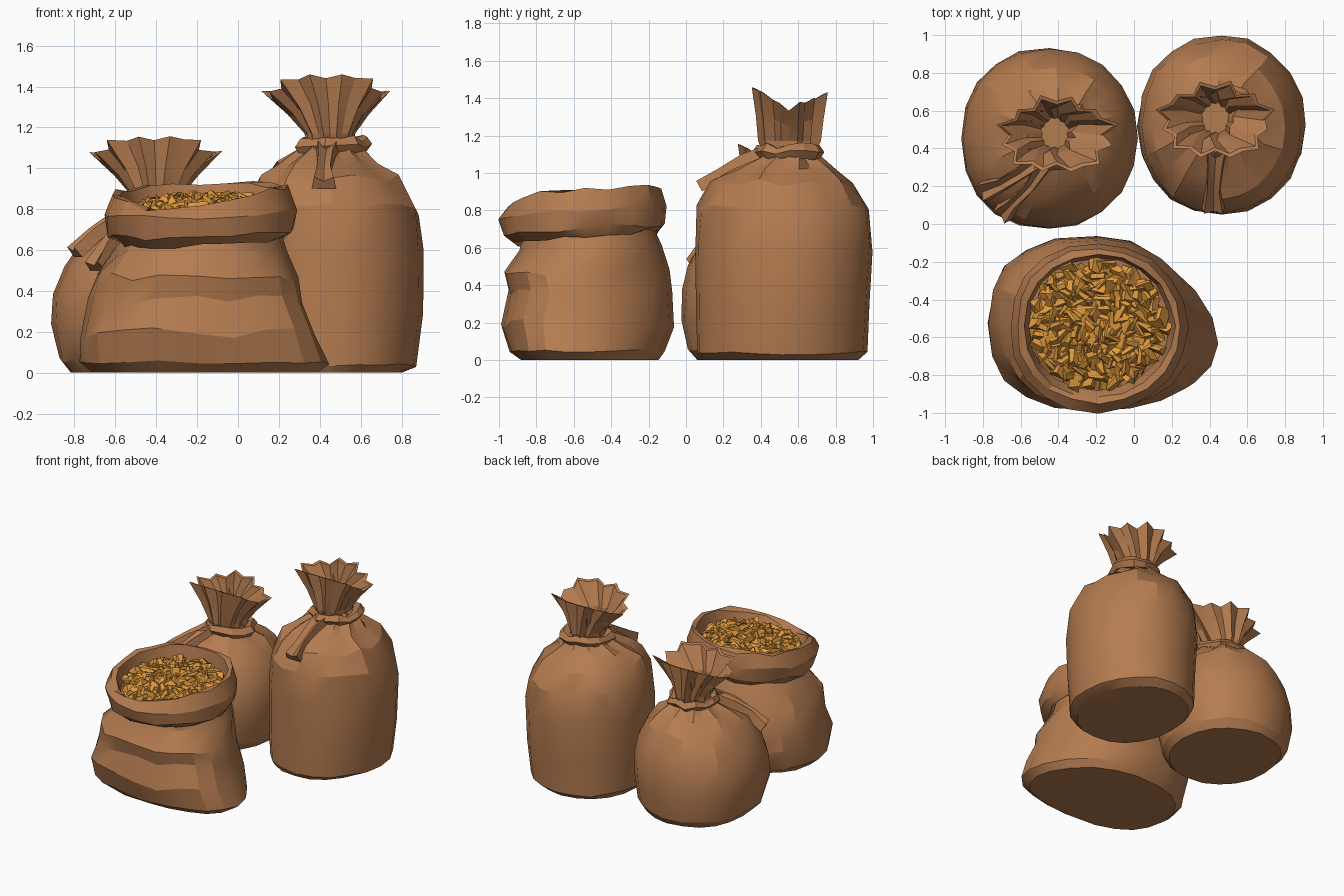
import bpy, bmesh, math, random
from mathutils import Vector, Matrix, Euler

if "Cube" in bpy.data.objects:
    bpy.data.objects.remove(bpy.data.objects["Cube"])

random.seed(11)


def material(name, rgb):
    m = bpy.data.materials.new(name)
    m.diffuse_color = (*rgb, 1)
    m.use_nodes = True
    m.node_tree.nodes["Principled BSDF"].inputs["Base Color"].default_value = m.diffuse_color
    return m


BURLAP = material("burlap_brown", (0.455, 0.2, 0.08))
GOLD = material("gold", (0.74, 0.32, 0.045))


def finish(bm, name, mat, angle=24):
    bmesh.ops.recalc_face_normals(bm, faces=bm.faces)
    me = bpy.data.meshes.new(name)
    bm.to_mesh(me)
    bm.free()
    me.materials.append(mat)
    ob = bpy.data.objects.new(name, me)
    bpy.context.collection.objects.link(ob)
    bpy.context.view_layer.objects.active = ob
    ob.select_set(True)
    if angle:
        bpy.ops.object.shade_smooth_by_angle(angle=math.radians(angle))
    ob.select_set(False)
    return ob


def loft(name, rings, mat=BURLAP, angle=24):
    """Skin a list of point rings and cap both ends."""
    bm = bmesh.new()
    loops = [[bm.verts.new(p) for p in r] for r in rings]
    n = len(loops[0])
    for a, b in zip(loops, loops[1:]):
        for i in range(n):
            j = (i + 1) % n
            bm.faces.new((a[i], a[j], b[j], b[i]))
    bm.faces.new(loops[0])
    bm.faces.new(loops[-1])
    return finish(bm, name, mat, angle)


def ring(z, x0, x1, y0, y1, n=20, pleat=0.0, jit=0.012, sag=0.012, skew=0.0, square=1.0,
         tilt=(0, 0), dip=0.0):
    """Uneven cloth ring filling the given x and y ranges."""
    cx, cy, rx, ry = (x0 + x1) / 2, (y0 + y1) / 2, (x1 - x0) / 2, (y1 - y0) / 2
    pts = []
    for i in range(n):
        a = 2 * math.pi * i / n
        k = 1 + random.uniform(-jit, jit) + (pleat if i % 2 else -pleat)
        c, s = math.cos(a), math.sin(a)
        e = square if c < 0 else 1          # squarer left half
        u = math.copysign(abs(c) ** e, c)
        v = math.copysign(abs(s) ** e, s)
        dz = random.uniform(-sag, sag) if z > 0.01 else 0
        front = max(0, math.cos(a - math.radians(252))) ** 6
        pts.append((cx + rx * k * u, cy + ry * k * v - skew * rx * max(0, c) ** 2,
                    z + dz + tilt[0] * c + tilt[1] * s - dip * front))
    return pts


def ruffle(name, cx, cy, z, shift):
    """Flared mouth above the tie, gathered into pleats around an off-centre pocket."""
    n = 24
    folds = [.07 * math.cos(5 * (2 * math.pi * i / n - .3)) + (.09 if i % 2 else -.09)
             + random.uniform(-.05, .05) for i in range(n)]
    rings = []
    # height, x radius, y radius, fold strength, x drift, pocket offset
    for h, rx, ry, p, d, o in ((-.04, .11, .13, .4, 0, 0), (.04, .115, .16, .8, 0, 0),
                               (.12, .18, .17, 1, .4, 0), (.21, .285, .19, 1, 1, 0),
                               (.205, .265, .17, 1, 1, 0), (.11, .13, .12, 1, .4, -.04),
                               (.04, .07, .08, .6, 0, -.02)):
        pts = []
        for i in range(n):
            a = 2 * math.pi * i / n
            s = math.sin(a)
            k = 1 + folds[i] * p
            lift = (.115 if s < 0 else .08) * abs(s) ** .9 * h / .21 if h > .1 else 0
            lift += folds[i] * .1 if h > .2 else 0
            pts.append((cx + shift * d + o + rx * k * math.cos(a),
                        cy - o * .5 + ry * k * s, z + h + lift))
        rings.append(pts)
    loft(name, rings, angle=15)


def cord(name, cx, cy, z, R, r):
    """Lumpy cloth band around the neck."""
    n, m = 14, 5
    bm = bmesh.new()
    grid = []
    for i in range(n):
        a = 2 * math.pi * i / n
        k = random.uniform(.8, 1.25)
        dr = random.uniform(-.015, .015)
        dz = random.uniform(-.015, .015)
        grid.append([bm.verts.new((
            cx + (R + dr + r * k * math.cos(b)) * math.cos(a),
            cy + (R + dr + r * k * math.cos(b)) * math.sin(a),
            z + dz + r * k * math.sin(b)))
            for b in (2 * math.pi * j / m for j in range(m))])
    for i in range(n):
        p, q = grid[i], grid[(i + 1) % n]
        for j in range(m):
            bm.faces.new((p[j], p[(j + 1) % m], q[(j + 1) % m], q[j]))
    finish(bm, name, BURLAP, 20)


def tail(name, path, widths, thick=0.032):
    """Creased tie end that follows a path and widens."""
    pts = [Vector(p) for p in path]
    rings = []
    for i, p in enumerate(pts):
        t = (pts[min(i + 1, len(pts) - 1)] - pts[max(i - 1, 0)]).normalized()
        side = t.cross(Vector((0, 0, 1))).normalized()
        up = side.cross(t)
        w = widths[i] / 2
        rings.append([p + side * w - up * thick, p + side * w * .8 + up * thick,
                      p + up * thick * .2, p - side * w * .8 + up * thick,
                      p - side * w - up * thick])
    loft(name, rings, angle=15)


# Tall tied sack
tall = [(0, .07, .80, .08, .92), (.04, .04, .875, .055, .97), (.3, .02, .91, .05, .98),
        (.6, .02, .91, .045, 1.0), (.8, .04, .885, .06, .975), (.94, .10, .80, .13, .89)]
loft("tall_sack_body", [ring(*r, square=.94, sag=.012 if r[0] < .1 else .035) for r in tall]
     + [ring(1.025, .19, .68, .24, .79, pleat=.06), ring(1.09, .31, .60, .39, .71, pleat=.13),
        ring(1.14, .35, .56, .44, .66, pleat=.1)])
cord("tall_sack_tie", .47, .555, 1.11, .155, .037)
ruffle("tall_sack_ruffle", .45, .55, 1.13, -.02)
tail("tall_sack_tie_end", [(.44, .42, 1.11), (.43, .31, 1.07), (.42, .18, .99), (.42, .07, .93)],
     [.12, .09, .08, .12])

# Short tied sack
short = [(0, -.82, -.06, .06, .87), (.06, -.87, -.015, .01, .91), (.22, -.91, .015, -.03, .93),
         (.38, -.90, .02, -.025, .93), (.52, -.85, -.005, .01, .90), (.65, -.76, -.07, .09, .83)]
loft("short_sack_body", [ring(*r, square=.9, sag=.012 if r[0] < .1 else .025) for r in short]
     + [ring(.74, -.65, -.16, .20, .74, pleat=.06), ring(.80, -.54, -.26, .32, .62, pleat=.13),
        ring(.85, -.50, -.30, .37, .57, pleat=.1)])
cord("short_sack_tie", -.40, .47, .815, .155, .037)
ruffle("short_sack_ruffle", -.40, .47, .83, -.01)
tail("short_sack_tie_end_left", [(-.48, .36, .82), (-.60, .27, .75), (-.70, .21, .68), (-.80, .17, .59)],
     [.10, .07, .07, .11])
tail("short_sack_tie_end_front", [(-.46, .34, .82), (-.55, .20, .73), (-.64, .11, .62), (-.70, .05, .52)],
     [.09, .06, .06, .11])

# Open sack: body, folded cuff and inner wall in one skin
low = [(0, -.71, .39, -.88, -.15), (.05, -.77, .44, -.94, -.11), (.2, -.775, .38, -.99, -.06),
       (.35, -.73, .32, -.95, -.07), (.48, -.69, .295, -.975, -.085)]
cuff = [(.60, -.60, .24, -.89, -.13), (.70, -.54, .21, -.86, -.17), (.65, -.57, .225, -.92, -.14),
        (.69, -.63, .275, -.975, -.11), (.79, -.66, .285, -1.0, -.10), (.895, -.62, .25, -.95, -.13),
        (.89, -.585, .215, -.915, -.165), (.77, -.56, .185, -.88, -.18)]
loft("open_sack", [ring(*r, skew=.18, square=.82, sag=.01 if r[0] < .1 else .03) for r in low]
     + [ring(*r, square=.92, jit=.016, sag=.016, tilt=(.015, .03) if i > 1 else (0, 0),
             dip=.075 if i in (5, 6) else 0) for i, r in enumerate(cuff)])

# Gold heap: a low mound with scattered wedge-shaped nuggets
loft("gold_mound", [ring(.75, -.56, .185, -.88, -.18), ring(.79, -.50, .13, -.82, -.24),
                    ring(.82, -.30, -.05, -.65, -.40)], GOLD, 0)
bm = bmesh.new()
COUNT = 180
for i in range(COUNT):
    d = math.sqrt((i + .5) / COUNT)
    a = i * 2.39996
    pos = Vector((-.19 + .34 * d * math.cos(a), -.53 + .325 * d * math.sin(a),
                  .845 - .045 * d * d + .015 * d * (math.cos(a) + math.sin(a))
                  + random.uniform(-.012, .012)))
    size = Vector((random.uniform(.07, .12), random.uniform(.05, .08), random.uniform(.04, .06)))
    rot = Euler([random.uniform(-.5, .5), random.uniform(-.5, .5), random.uniform(0, 6.28)])
    M = Matrix.LocRotScale(pos, rot, size)
    for v in bmesh.ops.create_cube(bm, size=1)["verts"]:
        if v.co.z > 0:
            v.co.y *= .25               # narrow ridge on top
            v.co.x *= .75
        v.co = M @ v.co + Vector([random.uniform(-.012, .012) for _ in range(3)])
finish(bm, "gold_nuggets", GOLD, 0)
